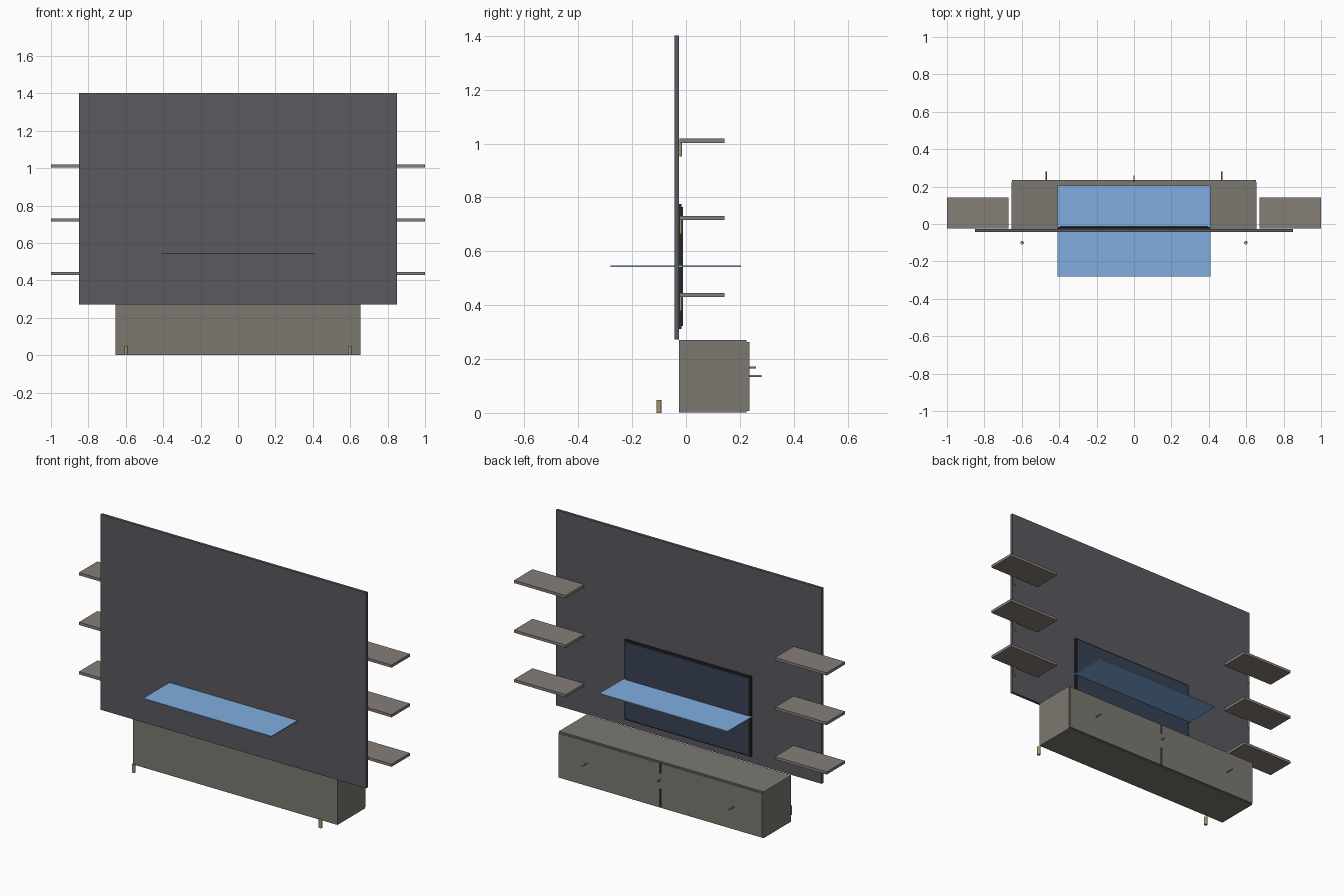
import bpy
import math

if "Cube" in bpy.data.objects:
    bpy.data.objects.remove(bpy.data.objects["Cube"])


def material(name, r, g, b):
    m = bpy.data.materials.new(name)
    m.diffuse_color = (r, g, b, 1)
    m.use_nodes = True
    m.node_tree.nodes["Principled BSDF"].inputs["Base Color"].default_value = m.diffuse_color
    return m


PANEL = material("charcoal", 0.10, 0.10, 0.115)
WOOD = material("grey_wood", 0.24, 0.21, 0.19)
CABINET = material("grey_cabinet", 0.20, 0.19, 0.165)
BRASS = material("brass", 0.38, 0.31, 0.14)
BLACK = material("black", 0.02, 0.02, 0.022)
SCREEN = material("screen", 0.04, 0.055, 0.09)
GLASS = material("blue_glass", 0.22, 0.42, 0.75)


def box(name, x, y, z, mat):
    """Box from (min, max) ranges."""
    bpy.ops.mesh.primitive_cube_add(
        size=1, location=[(a + b) / 2 for a, b in (x, y, z)])
    o = bpy.context.object
    o.name = name
    o.scale = [b - a for a, b in (x, y, z)]
    bpy.ops.object.transform_apply(location=False, rotation=False, scale=True)
    o.data.materials.append(mat)
    return o


def rod(name, centre, radius, length, mat, along_y=False):
    bpy.ops.mesh.primitive_cylinder_add(
        vertices=16, radius=radius, depth=length, location=centre,
        rotation=(math.pi / 2 if along_y else 0, 0, 0))
    o = bpy.context.object
    o.name = name
    o.data.materials.append(mat)
    bpy.ops.object.shade_smooth_by_angle()
    return o


# wall panel
box("wall_panel", (-0.85, 0.85), (-0.042, -0.026), (0.272, 1.402), PANEL)

# television: casing and screen
box("tv_casing", (-0.405, 0.405), (-0.028, -0.016), (0.312, 0.775), BLACK)
box("tv_screen", (-0.395, 0.395), (-0.018, -0.012), (0.322, 0.765), SCREEN)

# horizontal blue glass sheet
box("glass_sheet", (-0.41, 0.41), (-0.28, 0.205), (0.541, 0.547), GLASS)

# low cabinet body and the plate joining its doors
box("cabinet_body", (-0.655, 0.655), (-0.026, 0.225), (0.002, 0.27), CABINET)
box("door_gap", (-0.006, 0.006), (0.222, 0.228), (0.008, 0.262), BLACK)
box("lock_plate", (-0.008, 0.008), (0.224, 0.236), (0.115, 0.205), CABINET)
rod("lock_knob", (0, 0.247, 0.168), 0.004, 0.027, BRASS, True)

for side, s in (("left", -1), ("right", 1)):
    # cabinet door, handle and front foot
    box("door_" + side, sorted((s * 0.004, s * 0.652)), (0.225, 0.235),
        (0.007, 0.263), CABINET)
    rod("handle_" + side, (s * 0.47, 0.257, 0.137), 0.004, 0.048, BRASS, True)
    rod("foot_" + side, (s * 0.598, -0.1, 0.024), 0.0095, 0.048, BRASS)
    # three shelves, each with a small bracket pin
    for i, z in enumerate((0.43, 0.716, 1.003)):
        box(f"shelf_{side}_{i}", sorted((s * 0.67, s * 1.0)), (-0.025, 0.143),
            (z, z + 0.016), WOOD)
        rod(f"bracket_{side}_{i}", (s * 0.835, -0.02, z - 0.025), 0.005, 0.052,
            BRASS)
